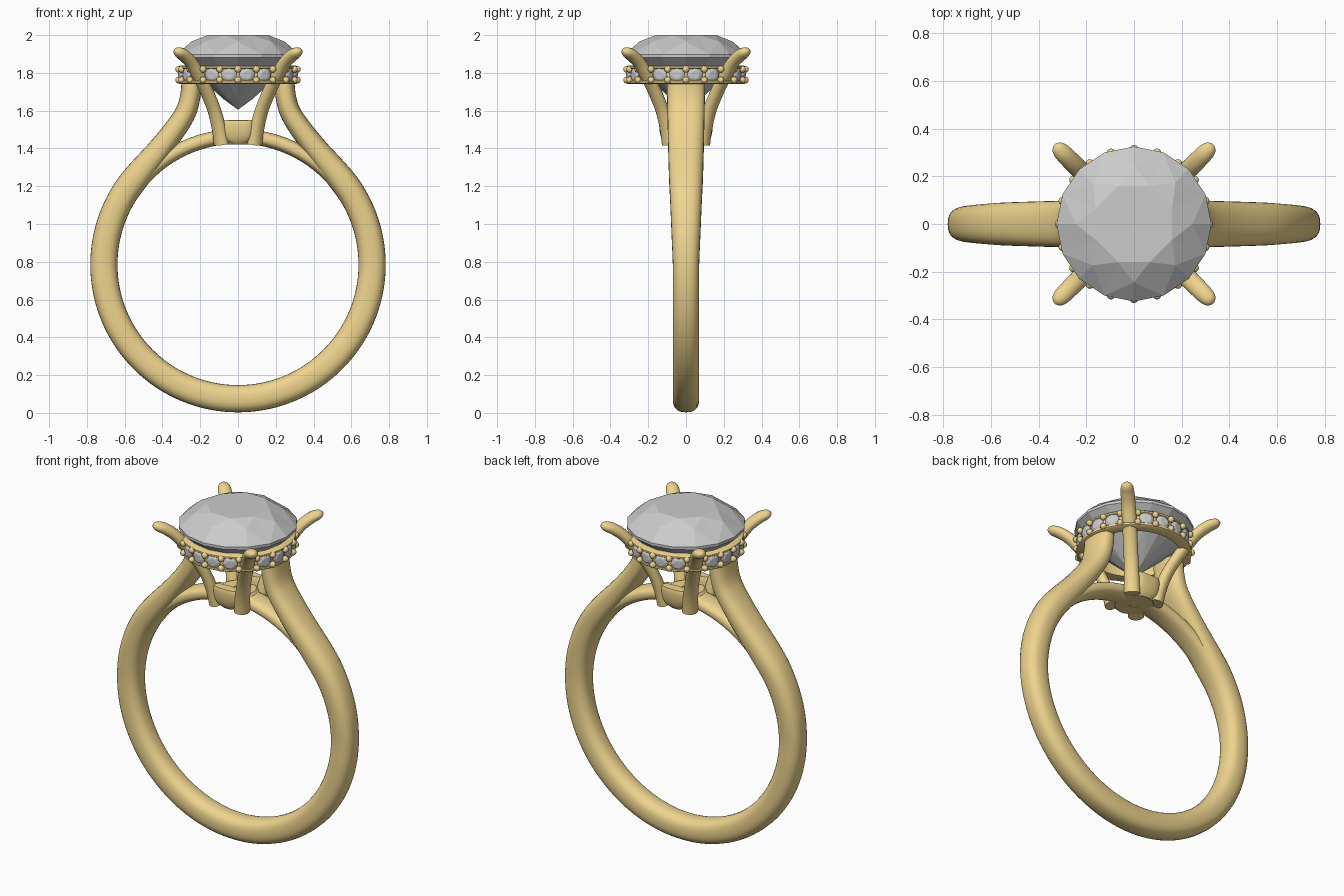
import bpy, bmesh
from math import sin, cos, pi, radians, copysign
from mathutils import Vector, Matrix

if "Cube" in bpy.data.objects:
    bpy.data.objects.remove(bpy.data.objects["Cube"])

gold = bpy.data.materials.new("gold")
gold.diffuse_color = (0.86, 0.66, 0.27, 1)
gold.use_nodes = True
gold.node_tree.nodes["Principled BSDF"].inputs["Base Color"].default_value = gold.diffuse_color


def finish(bm, name, smooth=True, mat=gold):
    bmesh.ops.recalc_face_normals(bm, faces=bm.faces)
    me = bpy.data.meshes.new(name)
    bm.to_mesh(me)
    bm.free()
    ob = bpy.data.objects.new(name, me)
    bpy.context.collection.objects.link(ob)
    if mat:
        me.materials.append(mat)
    if smooth:
        bpy.ops.object.select_all(action='DESELECT')
        ob.select_set(True)
        bpy.context.view_layer.objects.active = ob
        bpy.ops.object.shade_smooth_by_angle(angle=radians(40))
    return ob


def spline(st, n):
    """Catmull-Rom through stations (x, y, z, half width, half thickness)."""
    out = []
    for i in range(len(st) - 1):
        a, b, c, d = st[max(i - 1, 0)], st[i], st[i + 1], st[min(i + 2, len(st) - 1)]
        for k in range(n):
            t = k / n
            out.append([0.5 * (2 * q + (r - p) * t + (2 * p - 5 * q + 4 * r - s) * t * t
                               + (3 * q - p - 3 * r + s) * t ** 3)
                        for p, q, r, s in zip(a, b, c, d)])
    return out + [list(st[-1])]


def sweep(name, stations, side, n=4, sides=28, power=2.5):
    """Sweep a superellipse along a planar path; side is the width direction."""
    st = spline(stations, n)
    pts = [Vector(s[:3]) for s in st]
    side = Vector(side).normalized()
    bm = bmesh.new()
    rings = []
    for i, p in enumerate(pts):
        tan = (pts[min(i + 1, len(pts) - 1)] - pts[max(i - 1, 0)]).normalized()
        nor = tan.cross(side)
        ring = []
        for k in range(sides):
            c, s = cos(2 * pi * k / sides), sin(2 * pi * k / sides)
            u = copysign(abs(c) ** (2 / power), c) * st[i][3]
            v = copysign(abs(s) ** (2 / power), s) * st[i][4]
            ring.append(bm.verts.new(p + side * u + nor * v))
        rings.append(ring)
    for a, b in zip(rings, rings[1:]):
        for k in range(sides):
            m = (k + 1) % sides
            bm.faces.new((a[k], a[m], b[m], b[k]))
    bm.faces.new(rings[0])
    bm.faces.new(rings[-1])
    return finish(bm, name)


def lathe(name, profile, steps=80):
    bm = bmesh.new()
    rings = [[bm.verts.new((r * cos(2 * pi * k / steps), r * sin(2 * pi * k / steps), z))
              for r, z in profile] for k in range(steps)]
    m = len(profile)
    for k in range(steps):
        a, b = rings[k], rings[(k + 1) % steps]
        for j in range(m):
            bm.faces.new((a[j], b[j], b[(j + 1) % m], a[(j + 1) % m]))
    return finish(bm, name)


def brilliant(bm, mat):
    """Round brilliant of radius 0.325 with its girdle at z = 0."""
    def ring(r, z, count, off=0.0):
        return [bm.verts.new(mat @ Vector((r * cos(2 * pi * (k + off) / count),
                                           r * sin(2 * pi * (k + off) / count), z)))
                for k in range(count)]
    table, star = ring(0.173, 0.11, 8, 0.5), ring(0.245, 0.077, 8)
    top, low = ring(0.325, 0.008, 16), ring(0.325, -0.008, 16)
    pav = ring(0.075, -0.23, 8)
    culet = bm.verts.new(mat @ Vector((0, 0, -0.285)))
    f = bm.faces.new
    f(table)
    for k in range(8):
        j, g, e, h = (k + 1) % 8, 2 * k, 2 * k + 1, (2 * k + 2) % 16
        f((table[k - 1], star[k], table[k]))
        f((table[k], star[k], top[e]))
        f((table[k], top[e], star[j]))
        f((star[k], top[g], top[e]))
        f((star[j], top[e], top[h]))
        f((top[g], low[g], low[e], top[e]))
        f((top[e], low[e], low[h], top[h]))
        f((low[g], pav[k], low[e]))
        f((low[e], pav[j], low[h]))
        f((low[e], pav[k], pav[j]))
        f((pav[k], culet, pav[j]))


# Shank: circle that opens into two arms rising to the gallery
CZ = 0.785
half = [(0.245, 0, 1.775, 0.1, 0.054), (0.252, 0, 1.68, 0.1, 0.054),
        (0.285, 0, 1.575, 0.098, 0.056), (0.395, 0, 1.42, 0.095, 0.062)]
for d in range(40, -91, -10):
    w = 0.07 + 0.02 * max(d, 0) / 40
    half.append((0.71 * cos(radians(d)), 0, CZ + 0.71 * sin(radians(d)), w, 0.072))
sweep("shank", half + [(-s[0],) + s[1:] for s in half[-2::-1]], (0, 1, 0), 4)

# Bridge closing the finger hole
arc = [(0.679 * cos(radians(d)), 0, CZ + 0.679 * sin(radians(d)), 0.07, 0.039)
       for d in range(32, 149, 4)]
sweep("bridge", arc, (0, 1, 0), 2)

# Base collar with a small central hole
lathe("base_collar", [(0.027, 1.422), (0.105, 1.422), (0.115, 1.435), (0.115, 1.49),
                      (0.1, 1.505), (0.027, 1.505)], 48)

# Shield lugs at front and back of the collar
for s, n in ((-1, "front"), (1, "back")):
    sweep(n + "_lug", [(0, s * 0.088, 1.43, 0.04, 0.022), (0, s * 0.098, 1.455, 0.07, 0.03),
                       (0, s * 0.107, 1.49, 0.081, 0.032), (0, s * 0.111, 1.53, 0.082, 0.031),
                       (0, s * 0.112, 1.55, 0.076, 0.026)], (1, 0, 0))

# Four flared prongs on the diagonals
prong = [(0.088, 1.422, 0.044), (0.1, 1.5, 0.042), (0.125, 1.6, 0.04), (0.165, 1.7, 0.04),
         (0.205, 1.78, 0.04), (0.245, 1.85, 0.039), (0.285, 1.893, 0.038),
         (0.31, 1.908, 0.034), (0.325, 1.914, 0.024), (0.333, 1.916, 0.006)]
for sx in (-1, 1):
    for sy in (-1, 1):
        name = ("front" if sy < 0 else "back") + ("_left" if sx < 0 else "_right") + "_prong"
        sweep(name, [(sx * d, sy * d, z, r, r * 0.8) for d, z, r in prong],
              (-sy, sx, 0), 4, 20, 2.0)

# Gallery channel with two rails
lathe("gallery", [(0.25, 1.742), (0.308, 1.742), (0.314, 1.747), (0.314, 1.758), (0.308, 1.763),
                  (0.288, 1.765), (0.288, 1.818), (0.308, 1.82), (0.314, 1.825),
                  (0.314, 1.834), (0.308, 1.839), (0.262, 1.839)])

# Small stones and paired beads around the gallery
stones, beads = bmesh.new(), bmesh.new()
for k in range(20):
    turn = Matrix.Rotation(radians(18 * k), 4, 'Z')
    for z in (1.762, 1.819):
        bmesh.ops.create_uvsphere(beads, u_segments=12, v_segments=8, radius=0.018,
                                  matrix=turn @ Matrix.Translation((0.314, 0, z)))
    if k % 5 != 2:  # the prongs cover these places
        brilliant(stones, Matrix.Rotation(radians(18 * k + 9), 4, 'Z')
                  @ Matrix.Translation((0.303, 0, 1.79))
                  @ Matrix.Rotation(pi / 2, 4, 'Y') @ Matrix.Scale(0.042 / 0.325, 4))
finish(beads, "gallery_beads")
finish(stones, "gallery_stones", False, None)

# Centre stone
gem = bmesh.new()
brilliant(gem, Matrix.Translation((0, 0, 1.89)))
finish(gem, "centre_stone", False, None)
